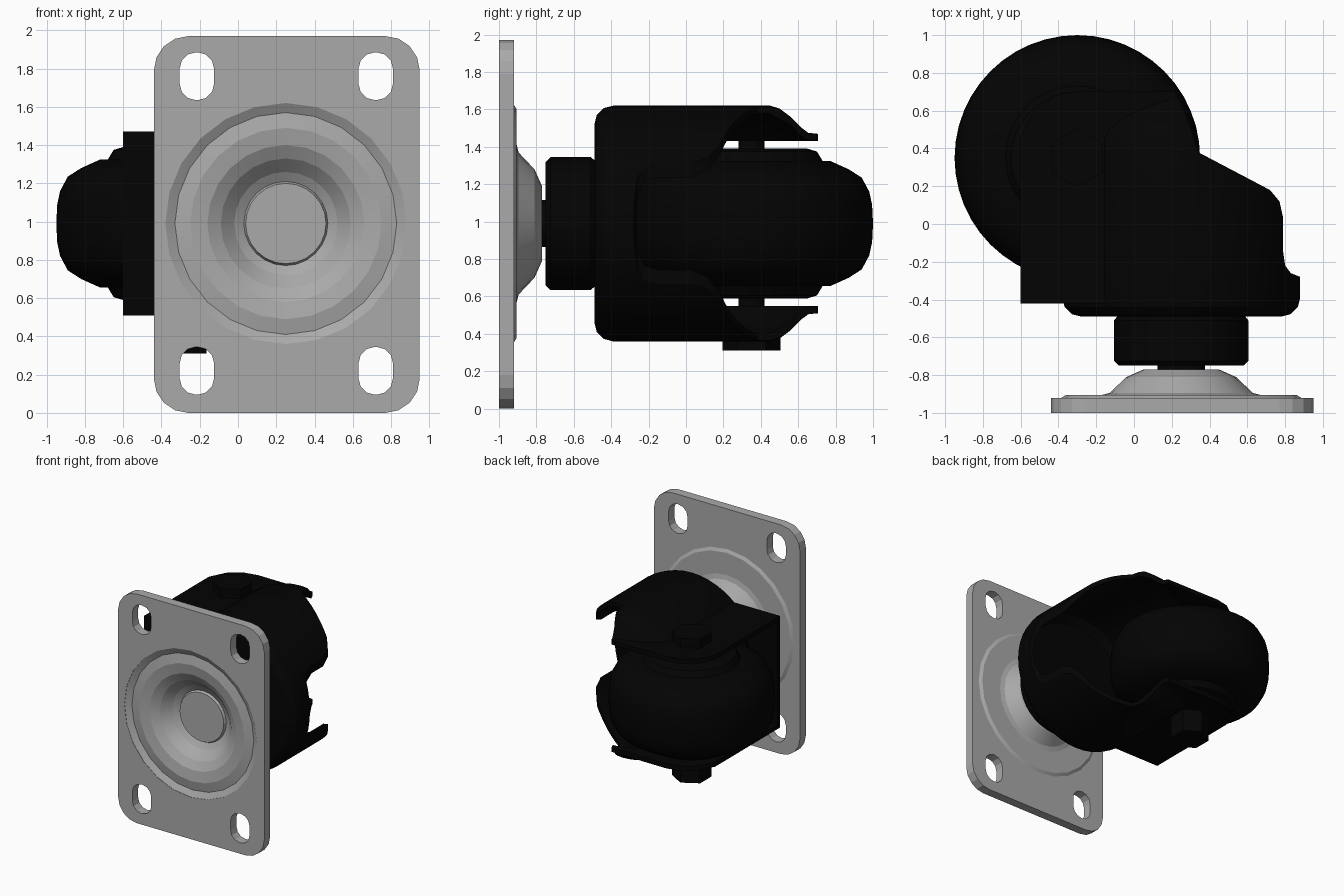
import bpy, bmesh, math
from mathutils import Vector

if "Cube" in bpy.data.objects:
    bpy.data.objects.remove(bpy.data.objects["Cube"])


def material(name, v):
    m = bpy.data.materials.new(name)
    m.diffuse_color = (v, v, v, 1)
    m.use_nodes = True
    m.node_tree.nodes["Principled BSDF"].inputs["Base Color"].default_value = m.diffuse_color
    return m


black = material("black", 0.001)
steel = material("steel", 0.4)
CZ = 0.99            # height of the mid plane
SX = 0.25            # swivel axis x
AX, AY = -0.3, 0.35  # wheel axle


def smooth(ob, angle):
    bpy.ops.object.select_all(action='DESELECT')
    bpy.context.view_layer.objects.active = ob
    ob.select_set(True)
    bpy.ops.object.shade_smooth_by_angle(angle=math.radians(angle))


def finish(name, bm, mat=None, angle=30):
    bmesh.ops.remove_doubles(bm, verts=bm.verts, dist=1e-5)
    bmesh.ops.recalc_face_normals(bm, faces=bm.faces)
    me = bpy.data.meshes.new(name)
    bm.to_mesh(me)
    bm.free()
    ob = bpy.data.objects.new(name, me)
    bpy.context.collection.objects.link(ob)
    if mat:
        me.materials.append(mat)
    if angle:
        smooth(ob, angle)
    return ob


def add_prism(bm, pts, lo, hi, axis):
    put = (lambda p, w: (p[0], w, p[1])) if axis == 'y' else (lambda p, w: (p[0], p[1], w))
    a = [bm.verts.new(put(p, lo)) for p in pts]
    b = [bm.verts.new(put(p, hi)) for p in pts]
    bm.faces.new(a)
    bm.faces.new(b[::-1])
    for i in range(len(pts)):
        j = (i + 1) % len(pts)
        bm.faces.new((a[i], b[i], b[j], a[j]))


def prism(name, pts, lo, hi, axis, mat=None, angle=30):
    bm = bmesh.new()
    add_prism(bm, pts, lo, hi, axis)
    return finish(name, bm, mat, angle)


def rounded_rect(cx, cy, w, h, r, n=4):
    pts = []
    for k, (sx, sy) in enumerate(((1, 1), (-1, 1), (-1, -1), (1, -1))):
        for i in range(n + 1):
            t = math.pi / 2 * (k + i / n)
            pts.append((cx + sx * (w / 2 - r) + r * math.cos(t),
                        cy + sy * (h / 2 - r) + r * math.sin(t)))
    return pts


def circle(cx, cy, r, n, turn=0):
    return [(cx + r * math.cos(2 * math.pi * i / n + turn),
             cy + r * math.sin(2 * math.pi * i / n + turn)) for i in range(n)]


def lathe(name, profile, axis, centre, steps, mat=None, angle=30):
    """Revolve (radius, height) points around an axis through centre."""
    bm = bmesh.new()
    ax = Vector((0, 1, 0)) if axis == 'y' else Vector((0, 0, 1))
    vs = [bm.verts.new(Vector((r, 0, 0)) + ax * h) for r, h in profile]
    es = [bm.edges.new(p) for p in zip(vs, vs[1:])]
    bmesh.ops.spin(bm, geom=vs + es, cent=(0, 0, 0), axis=ax, angle=2 * math.pi, steps=steps)
    bmesh.ops.translate(bm, verts=bm.verts, vec=centre)
    return finish(name, bm, mat, angle)


def boolean(ob, tool, operation):
    """Apply a boolean and drop the tool."""
    m = ob.modifiers.new("cut", 'BOOLEAN')
    m.object, m.operation, m.solver = tool, operation, 'EXACT'
    bpy.context.view_layer.objects.active = ob
    bpy.ops.object.modifier_apply(modifier=m.name)
    bpy.data.objects.remove(tool)


# Mounting plate with four slots and a round opening for the stamped dish
plate = prism("mounting_plate", rounded_rect(0.255, 0.985, 1.39, 1.97, 0.18),
              -1, -0.92, 'y', steel, 0)
bm = bmesh.new()
for x in (-0.215, 0.72):
    for z in (0.22, 1.76):
        add_prism(bm, rounded_rect(x, z, 0.18, 0.25, 0.085, 3), -1.1, -0.8, 'y')
add_prism(bm, circle(SX, CZ, 0.63, 24), -1.1, -0.8, 'y')
boolean(plate, finish("plate_cutter", bm, angle=0), 'DIFFERENCE')

# Stamped swivel dish
lathe("swivel_dish", [(0, -0.85), (0.21, -0.85), (0.22, -0.83), (0.27, -0.86), (0.34, -0.93),
                      (0.41, -0.97), (0.5, -0.985), (0.58, -0.97), (0.635, -1),
                      (0.635, -0.92), (0.61, -0.905), (0.42, -0.905), (0.38, -0.895),
                      (0.29, -0.81), (0.2, -0.77), (0, -0.77)], 'y', (SX, 0, CZ), 24, steel, 12)

# Swivel stem and collar
lathe("swivel_stem", [(0, -0.8), (0.125, -0.8), (0.125, -0.7), (0, -0.7)],
      'y', (SX, 0, CZ), 20, black)
lathe("swivel_collar", [(0, -0.75), (0.33, -0.75), (0.355, -0.725), (0.355, -0.51),
                        (0.335, -0.485), (0, -0.485)], 'y', (SX, 0, CZ), 32, black)

# Fork: round cup about the swivel axis merged with two flat wheel plates, then
# trimmed to its side outline and hollowed
fork = lathe("fork", [(0, -0.49), (0.53, -0.49), (0.58, -0.477), (0.617, -0.44), (0.63, -0.39),
                      (0.63, 0.45), (0.615, 0.5), (0.57, 0.56), (0.51, 0.62), (0.485, 0.655),
                      (0.48, 0.75), (0, 0.75)], 'y', (SX, 0, CZ), 48, black)
box = [(-0.6, -0.42), (SX, -0.42), (SX, 0.74), (-0.6, 0.74)]
boolean(fork, prism("wheel_plates", box, 0.51, 1.47, 'z', black), 'UNION')
outline = [(-0.65, -0.6), (0.95, -0.6), (0.95, -0.28), (0.88, -0.28), (0.83, -0.26),
           (0.8, -0.22), (0.79, -0.15), (0.79, 0.03), (0.77, 0.12), (0.72, 0.18), (0.34, 0.38),
           (0.29, 0.54), (0.22, 0.70), (-0.3, 0.705), (-0.42, 0.68), (-0.53, 0.6),
           (-0.6, 0.46), (-0.65, 0.3)]
boolean(fork, prism("side_outline", outline, 0, 2, 'z', black), 'INTERSECT')
boolean(fork, lathe("cup_hollow", [(0, -0.45), (0.53, -0.45), (0.595, -0.39), (0.595, 0.44),
                                   (0.535, 0.55), (0.475, 0.61), (0.447, 0.65), (0.445, 0.8),
                                   (0, 0.8)], 'y', (SX, 0, CZ), 48, black), 'DIFFERENCE')
inner = [(-0.7, -0.385), (SX, -0.385), (SX, 0.9), (-0.7, 0.9)]
boolean(fork, prism("plate_hollow", inner, 0.55, 1.43, 'z', black), 'DIFFERENCE')
smooth(fork, 30)

# Wheel tyre with raised hub faces
half = [(0.1, 0.4), (0.3, 0.4), (0.35, 0.385), (0.38, 0.335), (0.42, 0.335), (0.52, 0.29),
        (0.59, 0.245), (0.63, 0.17), (0.645, 0.1)]
lathe("wheel", [(0, 0.4)] + half + [(0.65, 0)] + [(r, -z) for r, z in half[::-1]] + [(0, -0.4)],
      'z', (AX, AY, CZ), 48, black)

# Axle with hexagonal head below and nut above
prism("axle", circle(AX, AY, 0.07, 16), 0.4, 1.5, 'z', black)
for name, lo, hi in (("axle_bolt_head", 0.31, 0.51), ("axle_nut", 1.46, 1.55)):
    prism(name, circle(AX, AY, 0.155, 6, math.pi / 2), lo, hi, 'z', black, 0)
